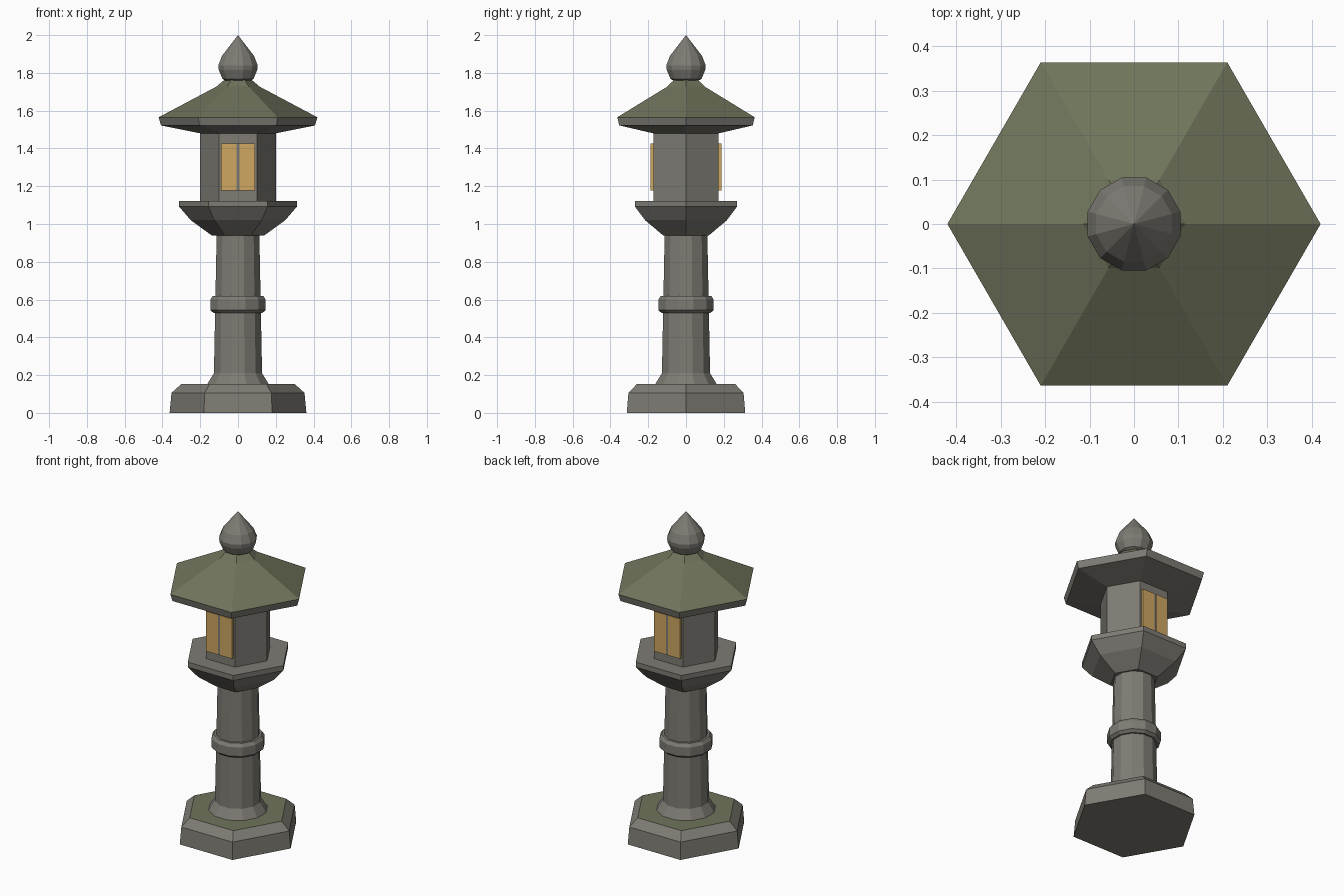
import bpy, bmesh, math

if "Cube" in bpy.data.objects:
    bpy.data.objects.remove(bpy.data.objects["Cube"])


def material(name, color):
    m = bpy.data.materials.new(name)
    m.diffuse_color = (*color, 1)
    m.use_nodes = True
    m.node_tree.nodes["Principled BSDF"].inputs["Base Color"].default_value = m.diffuse_color
    return m


STONE = material("stone", (0.21, 0.20, 0.175))
MOSS = material("moss", (0.16, 0.175, 0.105))
AMBER = material("amber_glass", (0.62, 0.39, 0.12))


def finish(name, bm, mats):
    bmesh.ops.recalc_face_normals(bm, faces=bm.faces)
    me = bpy.data.meshes.new(name)
    bm.to_mesh(me)
    bm.free()
    for m in mats:
        me.materials.append(m)
    ob = bpy.data.objects.new(name, me)
    bpy.context.collection.objects.link(ob)
    return ob


def turned(name, profile, sides, offset=0.0, moss_bands=()):
    """Closed faceted solid from (radius, z) rings; a zero radius is a tip."""
    bm = bmesh.new()
    rings = []
    for r, z in profile:
        n = sides if r > 0 else 1
        rings.append([bm.verts.new((r * math.cos(offset + math.tau * i / sides),
                                    r * math.sin(offset + math.tau * i / sides), z))
                      for i in range(n)])
    for k, (a, b) in enumerate(zip(rings, rings[1:])):
        for i in range(sides):
            j = (i + 1) % sides
            vs = [a[i], a[j], b[0]] if len(b) == 1 else [a[i], a[j], b[j], b[i]]
            bm.faces.new(vs).material_index = int(k in moss_bands)
    bm.faces.new(rings[0])
    if len(rings[-1]) > 1:
        bm.faces.new(rings[-1]).material_index = int("top" in moss_bands)
    return finish(name, bm, [STONE, MOSS])


def box(name, x, y, z, mat):
    bm = bmesh.new()
    bmesh.ops.create_cube(bm, size=1)
    for v in bm.verts:
        v.co = [lo + (hi - lo) * (c + 0.5) for c, (lo, hi) in zip(v.co, (x, y, z))]
    return finish(name, bm, [mat])


# Hexagonal foot with a mossy top
turned("base", [(0.362, 0), (0.352, 0.106), (0.30, 0.153)], 6, moss_bands=("top",))

# Round column and its collar
turn = math.radians(15)
turned("column", [(0.17, 0.15), (0.132, 0.21), (0.117, 0.945)], 12, turn)
turned("collar", [(0.135, 0.53), (0.152, 0.545), (0.152, 0.60), (0.138, 0.62)], 12, turn)

# Hexagonal platform and lamp chamber
turned("platform", [(0.14, 0.94), (0.25, 1.02), (0.312, 1.092), (0.312, 1.123)], 6)
turned("lamp_chamber", [(0.20, 1.12), (0.20, 1.49)], 6)

# Amber panes with a divider, front and back
for side, s in (("front", -1), ("back", 1)):
    depth = sorted((s * 0.165, s * 0.187))
    for label, x in (("left", (-0.09, -0.007)), ("right", (0.007, 0.09))):
        box(f"{side}_pane_{label}", x, depth, (1.177, 1.425), AMBER)
    box(f"{side}_divider", (-0.007, 0.007), sorted((s * 0.165, s * 0.184)),
        (1.177, 1.425), STONE)

# Wide hexagonal roof with mossy slopes
turned("roof", [(0.20, 1.48), (0.408, 1.522), (0.42, 1.565), (0.115, 1.727),
                (0.07, 1.765)], 6, moss_bands=(2, 3))

# Pointed bud finial
turned("finial", [(0.06, 1.755), (0.085, 1.768), (0.105, 1.815), (0.108, 1.84),
                  (0.088, 1.89), (0, 2.0)], 12, turn)
